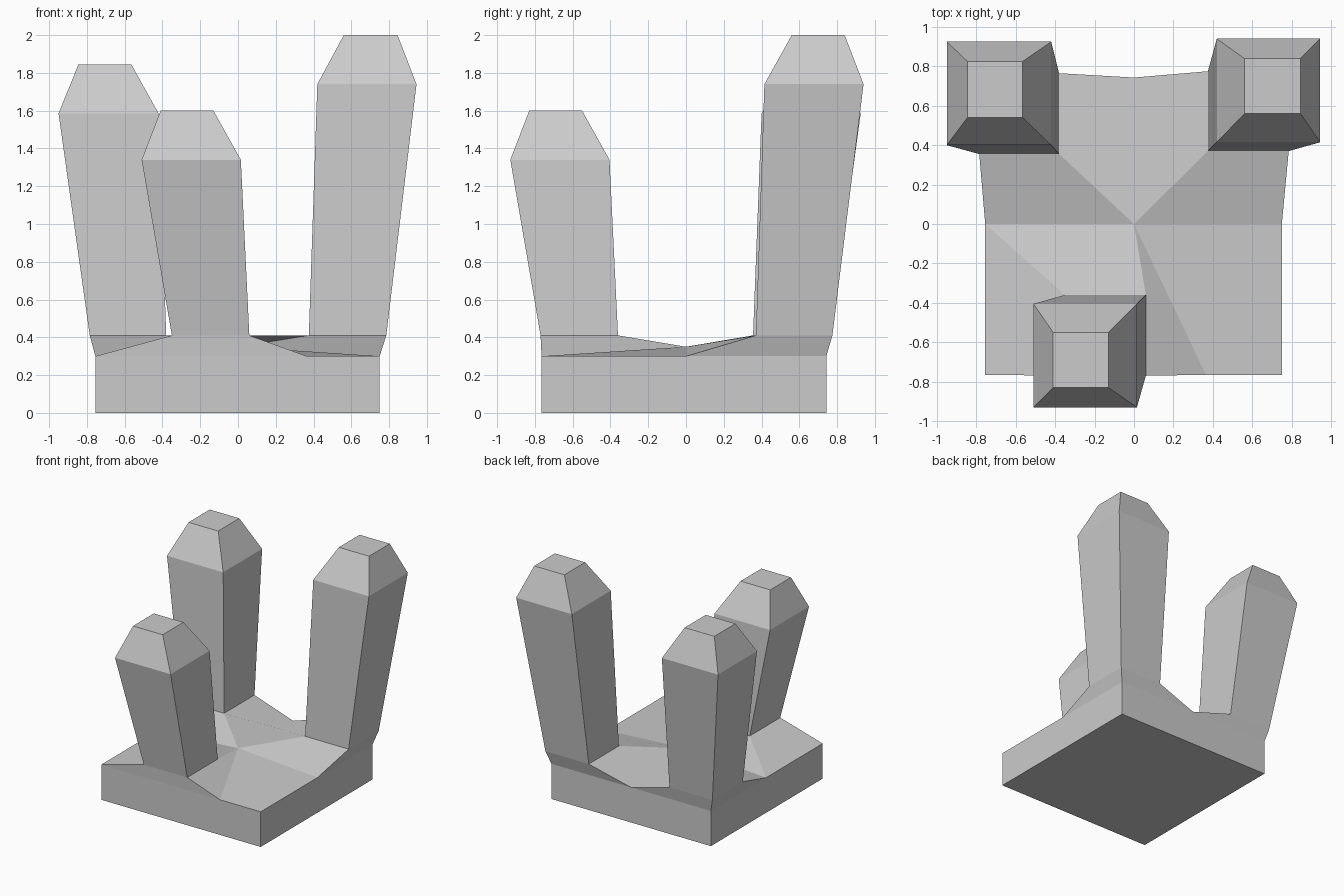
import bpy
import bmesh

old = bpy.data.objects.get("Cube")
if old:
    bpy.data.objects.remove(old, do_unlink=True)

# Single plain grey material
GREY = (0.6, 0.6, 0.6, 1.0)
stone = bpy.data.materials.new("plain_grey")
stone.use_nodes = True
stone.diffuse_color = GREY
shader = next(n for n in stone.node_tree.nodes if n.type == 'BSDF_PRINCIPLED')
shader.inputs["Base Color"].default_value = GREY
shader.inputs["Roughness"].default_value = 0.8


def make_object(name, polygons):
    """Build a flat-shaded object from polygons given as lists of points."""
    bm = bmesh.new()
    for polygon in polygons:
        bm.faces.new([bm.verts.new(point) for point in polygon])
    bmesh.ops.remove_doubles(bm, verts=bm.verts[:], dist=0.0001)
    bm.normal_update()
    mesh = bpy.data.meshes.new(name)
    bm.to_mesh(mesh)
    bm.free()
    mesh.materials.append(stone)
    obj = bpy.data.objects.new(name, mesh)
    bpy.context.collection.objects.link(obj)
    return obj


def ring(x0, x1, y0, y1, z):
    """Four corners: front right, front left, back left, back right."""
    return [(x0, y0, z), (x1, y0, z), (x1, y1, z), (x0, y1, z)]


def walls(low, high):
    """Four side quads between two rings."""
    for i in range(4):
        j = (i + 1) % 4
        yield [low[i], low[j], high[j], high[i]]


def make_post(name, foot, shoulder, crown):
    """Leaning square post with a tapered cap; its foot meets the slab."""
    make_object(name, [*walls(foot, shoulder), *walls(shoulder, crown), crown])
    return foot


# Three posts
LIP = 0.41
front = make_post("front_post",
                  ring(-0.35, 0.06, -0.77, -0.36, LIP),
                  ring(-0.51, 0.015, -0.93, -0.405, 1.34),
                  ring(-0.41, -0.13, -0.83, -0.55, 1.6))
right = make_post("back_right_post",
                  ring(-0.785, -0.38, 0.355, 0.765, LIP),
                  ring(-0.95, -0.42, 0.4, 0.925, 1.585),
                  ring(-0.845, -0.565, 0.54, 0.825, 1.845))
left = make_post("back_left_post",
                 ring(0.375, 0.785, 0.37, 0.775, LIP),
                 ring(0.42, 0.945, 0.415, 0.94, 1.74),
                 ring(0.56, 0.845, 0.56, 0.84, 2.0))

# Slab whose top folds up to the feet of the posts
EDGE = 0.3
bottom = ring(-0.755, 0.75, -0.765, 0.743, 0)
rim = ring(-0.755, 0.75, -0.765, 0.743, EDGE)
centre = (0, 0, 0.35)
mid_right, mid_left = (-0.755, 0, EDGE), (0.75, 0, EDGE)
mid_back, mid_front = (0, 0.743, EDGE), (0.365, -0.765, EDGE)
FR, FL, BL, BR = range(4)

top_faces = [
    [centre, mid_front, rim[FL], mid_left],
    [centre, front[BL], front[FL], mid_front],
    [centre, mid_right, front[BR], front[BL]],
    [mid_right, rim[FR], front[FR], front[BR]],
    [centre, right[FL], right[FR], mid_right],
    [centre, mid_left, left[FL], left[FR]],
    [centre, left[FR], left[BR], mid_back, right[BL], right[FL]],
]
lip_faces = [
    [rim[FR], mid_front, front[FL], front[FR]],
    [mid_left, rim[BL], left[BL], left[FL]],
    [rim[BL], mid_back, left[BR], left[BL]],
    [mid_back, rim[BR], right[BR], right[BL]],
    [rim[BR], mid_right, right[FR], right[BR]],
]
make_object("base_slab",
            [bottom[::-1], *walls(bottom, rim), *top_faces, *lip_faces])
